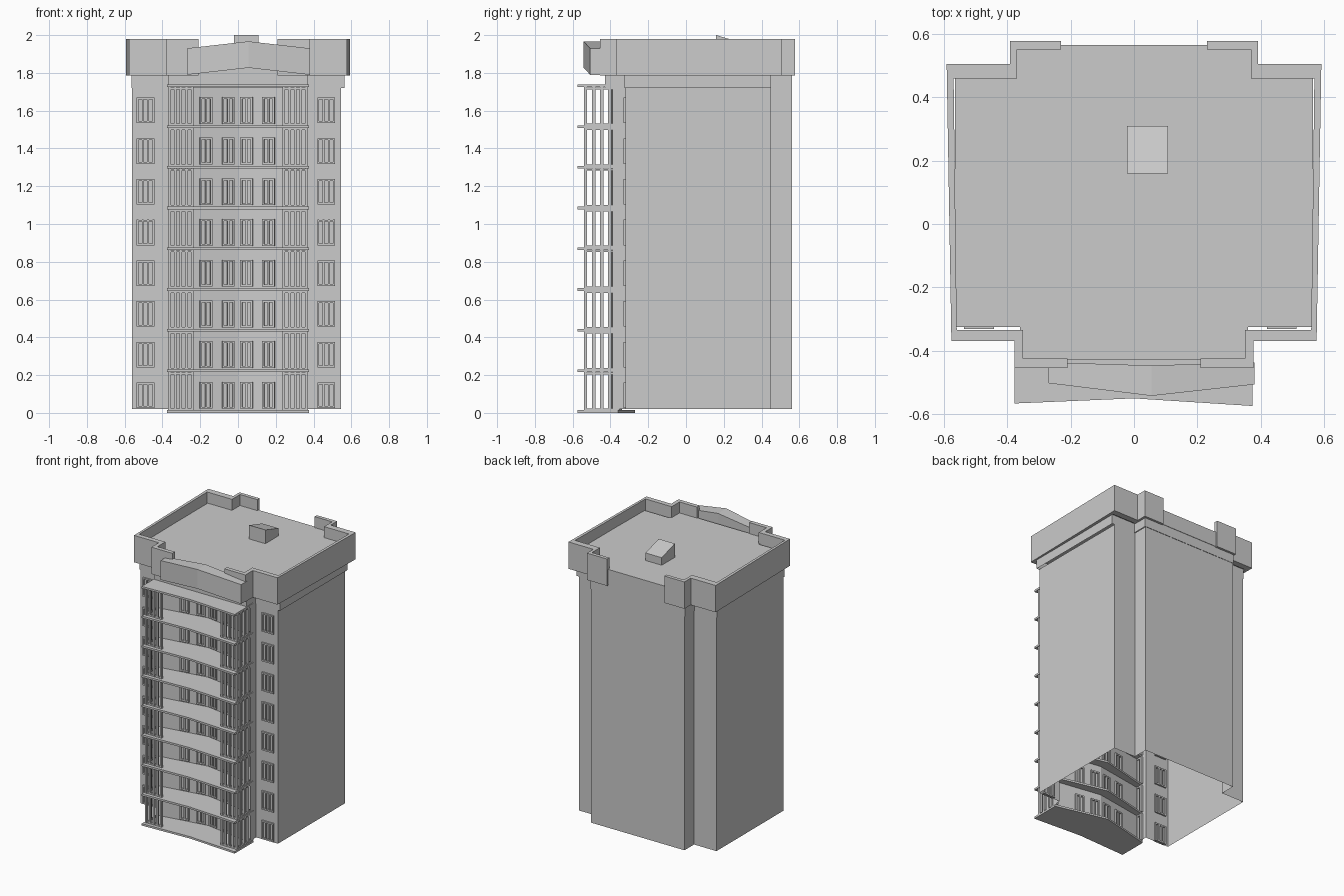
import bpy, bmesh, math
from mathutils import Matrix, Vector

if "Cube" in bpy.data.objects:
    bpy.data.objects.remove(bpy.data.objects["Cube"])


def finish(name, bm):
    bmesh.ops.recalc_face_normals(bm, faces=bm.faces)
    me = bpy.data.meshes.new(name)
    bm.to_mesh(me)
    bm.free()
    ob = bpy.data.objects.new(name, me)
    bpy.context.collection.objects.link(ob)
    return ob


def prism(bm, pts, z0, z1):
    f = bm.faces.new([bm.verts.new((x, y, z0)) for x, y in pts])
    ext = bmesh.ops.extrude_face_region(bm, geom=[f])["geom"]
    vs = [v for v in ext if isinstance(v, bmesh.types.BMVert)]
    bmesh.ops.translate(bm, verts=vs, vec=(0, 0, z1 - z0))


def strip(bm, pts, z0, z1):
    lo = [bm.verts.new((x, y, z0)) for x, y in pts]
    hi = [bm.verts.new((x, y, z1)) for x, y in pts]
    for i in range(len(pts) - 1):
        bm.faces.new((lo[i], lo[i + 1], hi[i + 1], hi[i]))


def box(bm, c, s, ang=0.0):
    m = Matrix.Translation(c) @ Matrix.Rotation(ang, 4, 'Z') @ Matrix.Diagonal((*s, 1))
    bmesh.ops.create_cube(bm, size=1, matrix=m)


def window(bm, c, w, h, panes, ang=0.0):
    # rectangular frame with evenly spaced mullions
    t, d = 0.010, 0.022
    rot = Matrix.Rotation(ang, 3, 'Z')
    for i in range(panes + 1):
        x = -w / 2 + t / 2 + i * (w - t) / panes
        box(bm, Vector(c) + rot @ Vector((x, 0, 0)), (t, d, h), ang)
    for s in (-1, 1):
        box(bm, Vector(c) + Vector((0, 0, s * (h - t) / 2)), (w, d, t), ang)


FLOORS, STEP = 8, 0.2155

# main wall shell, open below and behind the balconies
bm = bmesh.new()
strip(bm, [(-.37, -.39), (-.37, -.32), (-.56, -.32), (-.56, .45), (-.38, .45), (-.38, .56),
           (.37, .56), (.37, .45), (.545, .45), (.545, -.32), (.37, -.32), (.37, -.39)], .02, 1.72)
finish("main_walls", bm)

# roof block with deck, slightly wider than the walls
bm = bmesh.new()
prism(bm, [(-.565, -.325), (-.565, .465), (-.38, .465), (-.38, .565), (.375, .565), (.375, .465),
           (.565, .465), (.565, -.325), (.36, -.325), (.36, -.43), (-.36, -.43), (-.36, -.325)],
      1.79, 1.90)
finish("roof_deck", bm)
bm = bmesh.new()
strip(bm, [(-.37, -.43), (-.37, -.325), (-.565, -.325), (-.565, .45), (-.385, .45), (-.385, .562),
           (.375, .562), (.375, .45), (.565, .45), (.565, -.325), (.37, -.325), (.37, -.43),
           (-.37, -.43)], 1.72, 1.79)
finish("roof_band", bm)

# parapet, one side drawn and mirrored
half = [(-.21, -.455), (-.378, -.455), (-.378, -.37), (-.577, -.37), (-.592, .505), (-.392, .505),
        (-.392, .578), (-.23, .578), (-.23, .552), (-.37, .552), (-.37, .46), (-.57, .46),
        (-.56, -.335), (-.35, -.335), (-.35, -.425), (-.21, -.425)]
bm = bmesh.new()
for s in (1, -1):
    prism(bm, [(s * x, y) for x, y in half], 1.785, 1.98)
finish("parapet", bm)

# bent front canopy, raised in the middle
bm = bmesh.new()
rings = []
for x, yf, yb, z in ((-.27, -.503, -.437, 1.79), (.055, -.543, -.447, 1.827), (.38, -.507, -.437, 1.79)):
    rings.append([bm.verts.new(p) for p in
                  ((x, yf, z), (x, yb, z), (x, yb, z + .14), (x, yf, z + .14))])
for a, b in zip(rings, rings[1:]):
    for i in range(4):
        j = (i + 1) % 4
        bm.faces.new((a[i], a[j], b[j], b[i]))
bm.faces.new(rings[0])
bm.faces.new(rings[-1])
finish("front_canopy", bm)

# sloped roof hatch
bm = bmesh.new()
prism(bm, [(-.022, .16), (.108, .16), (.108, .31), (-.022, .31)], 1.895, 2.0)
for v in bm.verts:
    if v.co.z > 1.95 and v.co.y > .2:
        v.co.z = 1.955
finish("roof_hatch", bm)

# balcony slabs
bm = bmesh.new()
for i in range(FLOORS + 1):
    z = i * STEP
    prism(bm, [(-.377, -.567), (0, -.551), (.375, -.575), (.375, -.36), (0, -.27), (-.377, -.36)],
          z, z + .014)
finish("balcony_slabs", bm)

# recessed balcony wall, bent back in the middle
def wall_y(x):
    return -.34 - .06 * abs(x) / .37

bm = bmesh.new()
strip(bm, [(x, wall_y(x)) for x in (-.37, 0, .37)], .01, 1.735)
finish("balcony_wall", bm)

# windows on the balcony wall and on both front wings
doors, wings, screens = bmesh.new(), bmesh.new(), bmesh.new()
tilt = math.atan(.06 / .37)
for i in range(FLOORS):
    z = i * STEP
    for x in (-.17, -.052, .046, .162):
        window(doors, (x, wall_y(x), z + .093), .066, .142, 2, tilt if x < 0 else -tilt)
    for x in (-.49, .467):
        window(wings, (x, -.32, z + .093), .094, .135, 3)
    # slatted corner screens
    zc, h = z + STEP / 2 + .007, STEP - .014
    for s in (-1, 1):
        for k in range(5):
            box(screens, (s * (.243 + .03 * k), -.532, zc), (.014, .014, h))
            box(screens, (s * .363, -.532 + .043 * k, zc), (.014, .018, h))
        for dz in (.018, STEP - .006):
            box(screens, (s * .303, -.532, z + dz), (.134, .012, .010))
            box(screens, (s * .363, -.446, z + dz), (.012, .186, .010))
finish("balcony_windows", doors)
finish("wing_windows", wings)
finish("corner_screens", screens)
